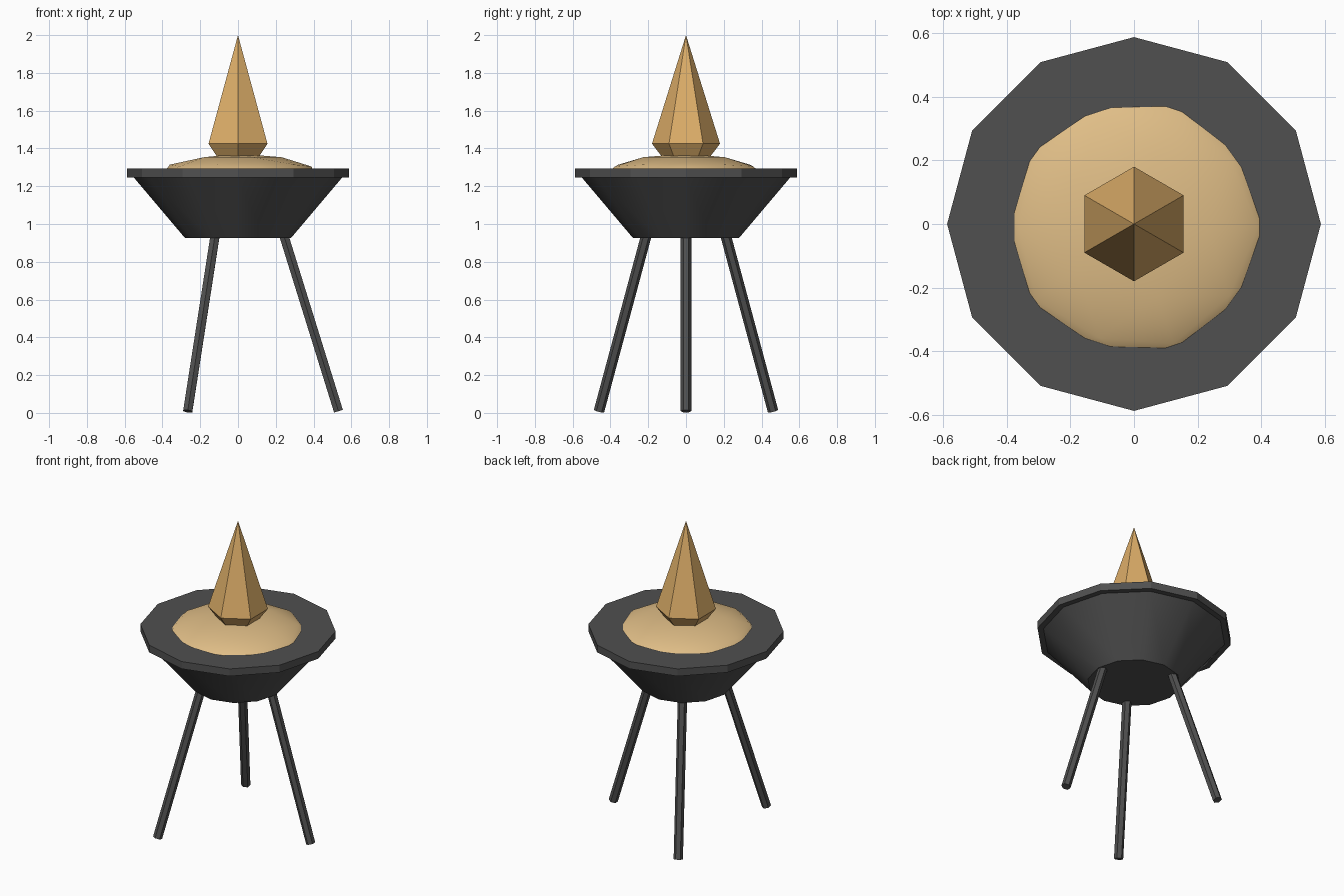
import bpy, math
from mathutils import Vector

if "Cube" in bpy.data.objects:
    bpy.data.objects.remove(bpy.data.objects["Cube"])


def material(name, rgb):
    m = bpy.data.materials.new(name)
    m.diffuse_color = (*rgb, 1)
    m.use_nodes = True
    m.node_tree.nodes["Principled BSDF"].inputs["Base Color"].default_value = m.diffuse_color
    return m


IRON = material("dark iron", (0.08, 0.08, 0.08))
FLAME = material("flame amber", (0.72, 0.42, 0.14))
EMBER = material("pale ember", (0.74, 0.51, 0.24))


def finish(name, mat):
    ob = bpy.context.object
    ob.name = name
    ob.data.materials.append(mat)
    return ob


def frustum(name, mat, sides, r1, r2, z1, z2):
    bpy.ops.mesh.primitive_cone_add(vertices=sides, radius1=r1, radius2=r2,
                                    depth=z2 - z1, location=(0, 0, (z1 + z2) / 2))
    return finish(name, mat)


# Bowl with a smooth tapered wall, and a flat twelve-sided rim
frustum("bowl", IRON, 12, 0.28, 0.555, 0.925, 1.25)
bpy.ops.object.shade_smooth_by_angle(angle=math.radians(35))
frustum("rim", IRON, 12, 0.587, 0.587, 1.245, 1.293)

# Low, rounded ember mound
bpy.ops.mesh.primitive_ico_sphere_add(subdivisions=2, radius=1, location=(0.004, -0.01, 1.25))
mound = finish("ember_mound", EMBER)
mound.scale = (0.43, 0.43, 0.122)
bpy.ops.object.shade_smooth()

# Six-sided flame: tall spike above a short inverted taper
frustum("flame_spike", FLAME, 6, 0.18, 0, 1.425, 2.0)
frustum("flame_base", FLAME, 6, 0.10, 0.18, 1.32, 1.425)

# Three splayed legs
for i in range(3):
    a = math.radians(120 * i)
    out = Vector((math.cos(a), math.sin(a), 0))
    foot = out * 0.532 + Vector((0, 0, 0.009))
    top = out * 0.23 + Vector((0, 0, 0.98))
    bpy.ops.mesh.primitive_cylinder_add(vertices=6, radius=0.028, depth=(top - foot).length,
                                        location=(top + foot) / 2)
    leg = finish("leg_%d" % (i + 1), IRON)
    leg.rotation_euler = (0, -math.atan2(0.302, 0.971), a)
